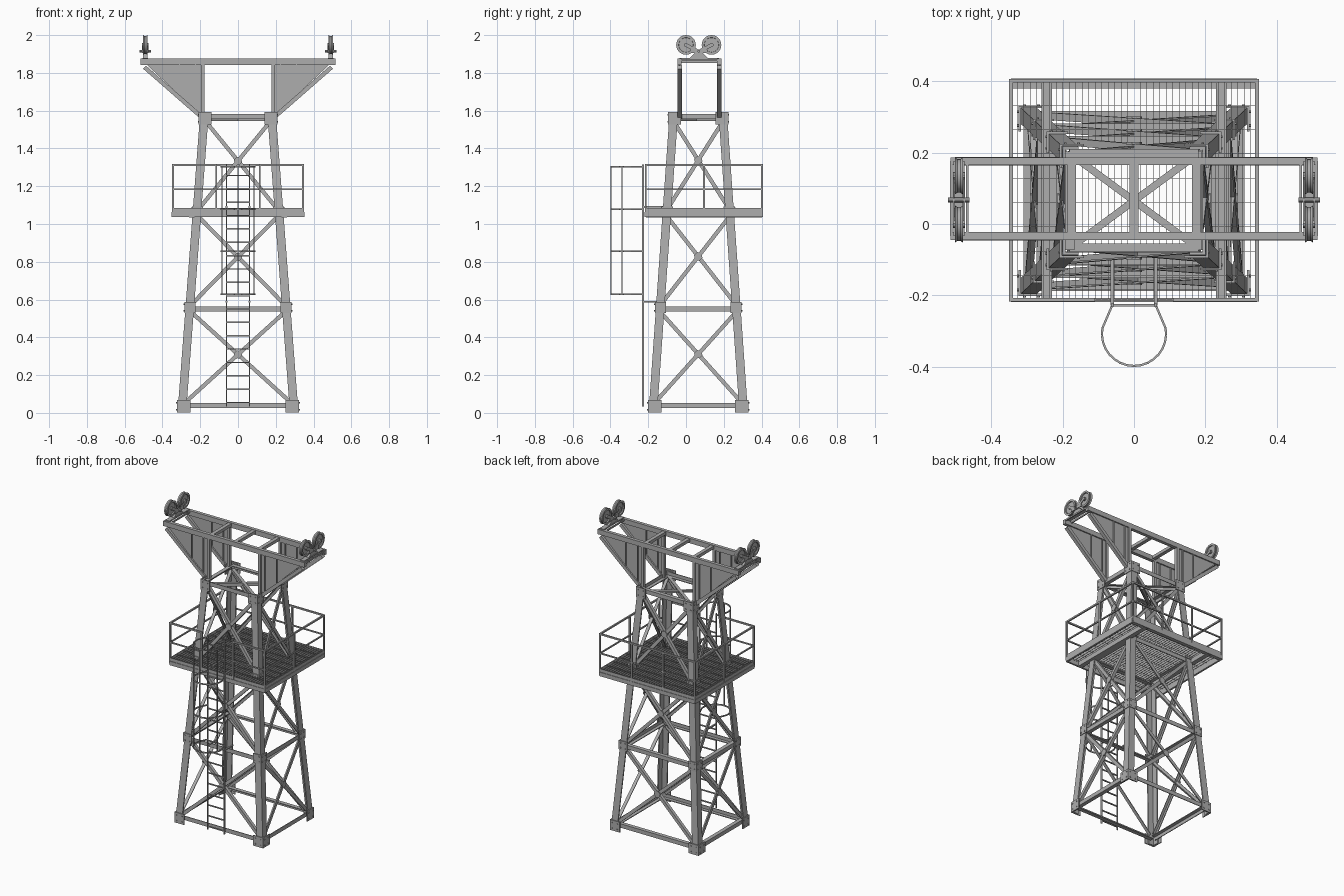
import bpy, bmesh, math
from mathutils import Vector as V

if "Cube" in bpy.data.objects:
    bpy.data.objects.remove(bpy.data.objects["Cube"])


def material(name, grey):
    m = bpy.data.materials.new(name)
    m.use_nodes = True
    m.diffuse_color = (grey, grey, grey, 1)
    m.node_tree.nodes["Principled BSDF"].inputs["Base Color"].default_value = (grey, grey, grey, 1)
    return m


STEEL = material("galvanised steel", 0.42)
C = 0.065                      # tower axis in y
X, Y, Z = V((1, 0, 0)), V((0, 1, 0)), V((0, 0, 1))


class Part:
    """One mesh object assembled from bars, plates and turned pieces."""
    def __init__(self, name):
        self.name, self.bm = name, bmesh.new()

    def prism(self, ring, shift):
        a = [self.bm.verts.new(p) for p in ring]
        b = [self.bm.verts.new(V(p) + shift) for p in ring]
        self.bm.faces.new(a[::-1])
        self.bm.faces.new(b)
        for i in range(len(a)):
            j = (i + 1) % len(a)
            self.bm.faces.new((a[i], a[j], b[j], b[i]))

    def bar(self, p, q, w, t, ref=Z, side=0, out=0):
        """Box from p to q: t thick along ref, w wide across it."""
        p, q = V(p), V(q)
        d = (q - p).normalized()
        n = (ref - d * ref.dot(d)).normalized()
        s = d.cross(n)
        o = p + s * side + n * out
        self.prism([o + s * (i * w / 2) + n * (j * t / 2)
                    for i, j in ((-1, -1), (1, -1), (1, 1), (-1, 1))], q - p)

    def angle(self, p, q, w, n, t=0.005):
        """L section with one flange facing n."""
        self.bar(p, q, w, t, n, 0, -t / 2)
        self.bar(p, q, t, w, n, w / 2 - t / 2, -w / 2)

    def disc(self, c, axis, r, length, sides=8):
        u = axis.orthogonal().normalized()
        v = axis.cross(u)
        ring = [V(c) - axis * (length / 2) + (u * math.cos(k) + v * math.sin(k)) * r
                for k in (math.tau * i / sides for i in range(sides))]
        self.prism(ring, axis * length)

    def lathe(self, c, profile, sides=24):
        """Closed (x, radius) profile turned about the x axis."""
        rings = [[self.bm.verts.new(V(c) + V((x, r * math.cos(k), r * math.sin(k))))
                  for k in (math.tau * i / sides for i in range(sides))] for x, r in profile]
        for a, b in zip(rings, rings[1:] + rings[:1]):
            for i in range(sides):
                j = (i + 1) % sides
                self.bm.faces.new((a[i], a[j], b[j], b[i]))

    def done(self, smooth=False):
        bmesh.ops.recalc_face_normals(self.bm, faces=self.bm.faces)
        me = bpy.data.meshes.new(self.name)
        self.bm.to_mesh(me)
        self.bm.free()
        me.materials.append(STEEL)
        ob = bpy.data.objects.new(self.name, me)
        bpy.context.collection.objects.link(ob)
        if smooth:
            bpy.ops.object.select_all(action='DESELECT')
            ob.select_set(True)
            bpy.context.view_layer.objects.active = ob
            bpy.ops.object.shade_smooth_by_angle(angle=math.radians(35))


def half_x(z): return 0.32 - 0.0755 * z
def half_y(z): return 0.263 - 0.07 * z


FACES = [-Y, Y, -X, X]


def on_face(n, u, z, depth=0.0):
    """Point on a sloping tower face; u runs -1..1 between the legs."""
    if n.y:
        return V((u * half_x(z), C + n.y * (half_y(z) - depth), z))
    return V((n.x * (half_x(z) - depth), C + u * half_y(z), z))


# Corner legs
legs = Part("tower_legs")
LW, LT = 0.045, 0.008
for sx in (-1, 1):
    for sy in (-1, 1):
        p, q = (V((sx * half_x(z), C + sy * half_y(z), z)) for z in (0.004, 1.59))
        inx, iny = X * -sx, Y * -sy
        for a, b, ref in ((inx, iny, Y), (iny, inx, X)):
            shift = a * (LW / 2) + b * (LT / 2)
            legs.bar(p + shift, q + shift, LW, LT, ref)
legs.done()

# Horizontal girts and crossed bracing on each face
girts, braces = Part("horizontal_girts"), Part("cross_braces")
hubs, nodes, bolts = Part("brace_hub_plates"), Part("leg_gusset_plates"), Part("gusset_bolts")
for n in FACES:
    for z in (0.04, 0.55, 1.05, 1.57):
        girts.angle(on_face(n, -0.9, z, 0.008), on_face(n, 0.9, z, 0.008), 0.026, n)
    for lo, hi in ((0.06, 0.53), (0.58, 1.04), (1.08, 1.55)):
        for s in (-1, 1):
            depth = 0.009 if s > 0 else 0.015
            braces.angle(on_face(n, -0.87 * s, lo, depth), on_face(n, 0.87 * s, hi, depth), 0.021, n)
        # lies where the two diagonals meet
        wl, wh = ((half_x if n.y else half_y)(z) for z in (lo, hi))
        hubs.disc(on_face(n, 0, lo + (hi - lo) * wl / (wl + wh), 0.008), n, 0.023, 0.006, 6)
    across = X if n.y else Y
    for z, h, w in ((0.035, 0.068, 0.072), (0.558, 0.06, 0.06), (1.075, 0.035, 0.06), (1.56, 0.068, 0.068)):
        for s in (-1, 1):
            c = on_face(n, s, z, -0.003) - across * s * (w / 2 - 0.006)
            nodes.bar(c - Z * h / 2, c + Z * h / 2, w, 0.006, n)
            for i in (-1, 1):
                for j in (-1, 1):
                    bolts.disc(c + across * i * w * 0.27 + Z * j * h * 0.27 + n * 0.004, n, 0.004, 0.006, 6)
for part in (girts, braces, hubs, nodes, bolts):
    part.done()

# Flat cross bracing in the top frame
plan = Part("top_plan_bracing")
for s in (-1, 1):
    plan.angle((-0.17, C - s * 0.125, 1.565), (0.17, C + s * 0.125, 1.565), 0.02, Z)
plan.done()

# Platform frame, bearers and grating
PX, PY0, PY1 = 0.345, -0.213, 0.402
frame = Part("platform_frame")
corners = [V((-PX, PY0, 0)), V((PX, PY0, 0)), V((PX, PY1, 0)), V((-PX, PY1, 0))]
for a, b in zip(corners, corners[1:] + corners[:1]):
    frame.bar(a + Z * 1.05, b + Z * 1.05, 0.012, 0.026)
    frame.bar(a + Z * 1.073, b + Z * 1.073, 0.005, 0.022)
for s in (-1, 1):
    frame.bar((s * 0.245, PY0, 1.05), (s * 0.245, PY1, 1.05), 0.03, 0.03)
frame.bar((-PX, PY1 - 0.014, 1.05), (PX, PY1 - 0.014, 1.05), 0.016, 0.02)
frame.done()

grating = Part("deck_grating")
count = 38
for i in range(1, count):
    x = -PX + 2 * PX * i / count
    grating.bar((x, PY0, 1.072), (x, PY1, 1.072), 0.0014, 0.016)
for i in range(1, 9):
    y = PY0 + (PY1 - PY0) * i / 9
    grating.bar((-PX, y, 1.076), (PX, y, 1.076), 0.0014, 0.006)
grating.done()

# Guard rails, open at the ladder
rails = Part("guard_rails")
GAP = 0.115
mid = (PY0 + PY1) / 2
for z, t in ((1.312, 0.01), (1.185, 0.008)):
    path = [V((s, y, z)) for s, y in ((-GAP, PY0), (-PX, PY0), (-PX, PY1), (PX, PY1), (PX, PY0), (GAP, PY0))]
    for a, b in zip(path, path[1:]):
        rails.bar(a, b, t, t)
for x, y in [(s * x, y) for s in (-1, 1) for x, y in ((PX, PY0), (PX, mid), (PX, PY1), (GAP, PY0), (GAP, PY1))]:
    rails.bar((x, y, 1.045), (x, y, 1.317), 0.01, 0.01, X)
rails.done()

# Ladder with safety cage
LX, LY = 0.061, -0.228
ladder = Part("ladder")
for s in (-1, 1):
    ladder.bar((s * LX, LY, 0.035), (s * LX, LY, 1.315), 0.006, 0.01, Y)
    ladder.bar((s * LX, LY, 0.588), (s * LX, -0.14, 0.588), 0.01, 0.008)
    ladder.bar((s * LX, LY, 1.09), (s * LX, -0.095, 1.09), 0.01, 0.008)
for i in range(18):
    z = 0.055 + 0.0707 * i
    ladder.bar((-LX, LY, z), (LX, LY, z), 0.007, 0.007)
ladder.done()

cage = Part("ladder_cage")
R, CY = 0.09, -0.308
arc = [V((R * math.cos(k), CY + R * math.sin(k), 0))
       for k in (math.radians(10 - 200 * i / 16) for i in range(17))]
loop = [V((LX, LY, 0))] + arc + [V((-LX, LY, 0))]
for z in (0.627, 0.855, 1.077, 1.302):
    for a, b in zip(loop, loop[1:]):
        cage.bar(a + Z * z, b + Z * z, 0.006, 0.008)
for deg in (-20, -90, -160):
    k = math.radians(deg)
    x, y = R * math.cos(k), CY + R * math.sin(k)
    cage.bar((x, y, 0.625), (x, y, 1.305), 0.006, 0.006, Y)
cage.done()

# Crossarm beams, ties and wing panels
arm, wings = Part("crossarm"), Part("wing_panels")
for y in (-0.034, 0.176):
    arm.bar((-0.515, y, 1.859), (0.515, y, 1.859), 0.022, 0.032)
    for s in (-1, 1):
        wings.prism([(s * 0.485, y - 0.003, 1.845), (s * 0.18, y - 0.003, 1.845),
                     (s * 0.18, y - 0.003, 1.56)], Y * 0.006)
        wings.bar((s * 0.495, y, 1.83), (s * 0.195, y, 1.568), 0.022, 0.024, Y)
        wings.bar((s * 0.187, y, 1.56), (s * 0.187, y, 1.845), 0.018, 0.022, Y)
        wings.bar((s * 0.31, y, 1.685), (s * 0.31, y, 1.845), 0.006, 0.02, Y)
        wings.bar((s * 0.225, y, 1.61), (s * 0.225, y, 1.845), 0.006, 0.02, Y)
for x in (-0.175, 0, 0.175):
    arm.bar((x, -0.034, 1.862), (x, 0.176, 1.862), 0.024, 0.02)
for s in (-1, 1):
    for x in (0.468, 0.513):
        arm.bar((s * x, -0.034, 1.867), (s * x, 0.176, 1.867), 0.007, 0.01)
arm.done()
wings.done()

# Paired cable wheels on rocker brackets
wheels, mounts = Part("cable_wheels"), Part("wheel_brackets")
WHEEL = [(-0.004, 0.008), (-0.004, 0.038), (-0.011, 0.039), (-0.011, 0.052), (-0.004, 0.047),
         (0.004, 0.047), (0.011, 0.052), (0.011, 0.039), (0.004, 0.038), (0.004, 0.008)]
for s in (-1, 1):
    x = s * 0.491
    for y in (0.0, 0.135):
        wheels.lathe((x, y, 1.948), WHEEL)
        mounts.disc((x, y, 1.948), X, 0.011, 0.034, 10)
        for e in (-1, 1):
            mounts.bar((x + e * 0.015, y, 1.948), (x + e * 0.015, 0.0675, 1.912), 0.018, 0.004, X)
    for e in (-1, 1):
        mounts.bar((x + e * 0.015, 0.02, 1.915), (x + e * 0.015, 0.115, 1.915), 0.018, 0.004, X)
    mounts.prism([(x - 0.012, y, z) for y, z in ((0.02, 1.88), (0.115, 1.88), (0.09, 1.905), (0.045, 1.905))], X * 0.024)
    mounts.disc((x, 0.0675, 1.915), X, 0.007, 0.06, 8)
    mounts.bar((x, -0.034, 1.876), (x, 0.176, 1.876), 0.03, 0.008)
wheels.done(smooth=True)
mounts.done()
